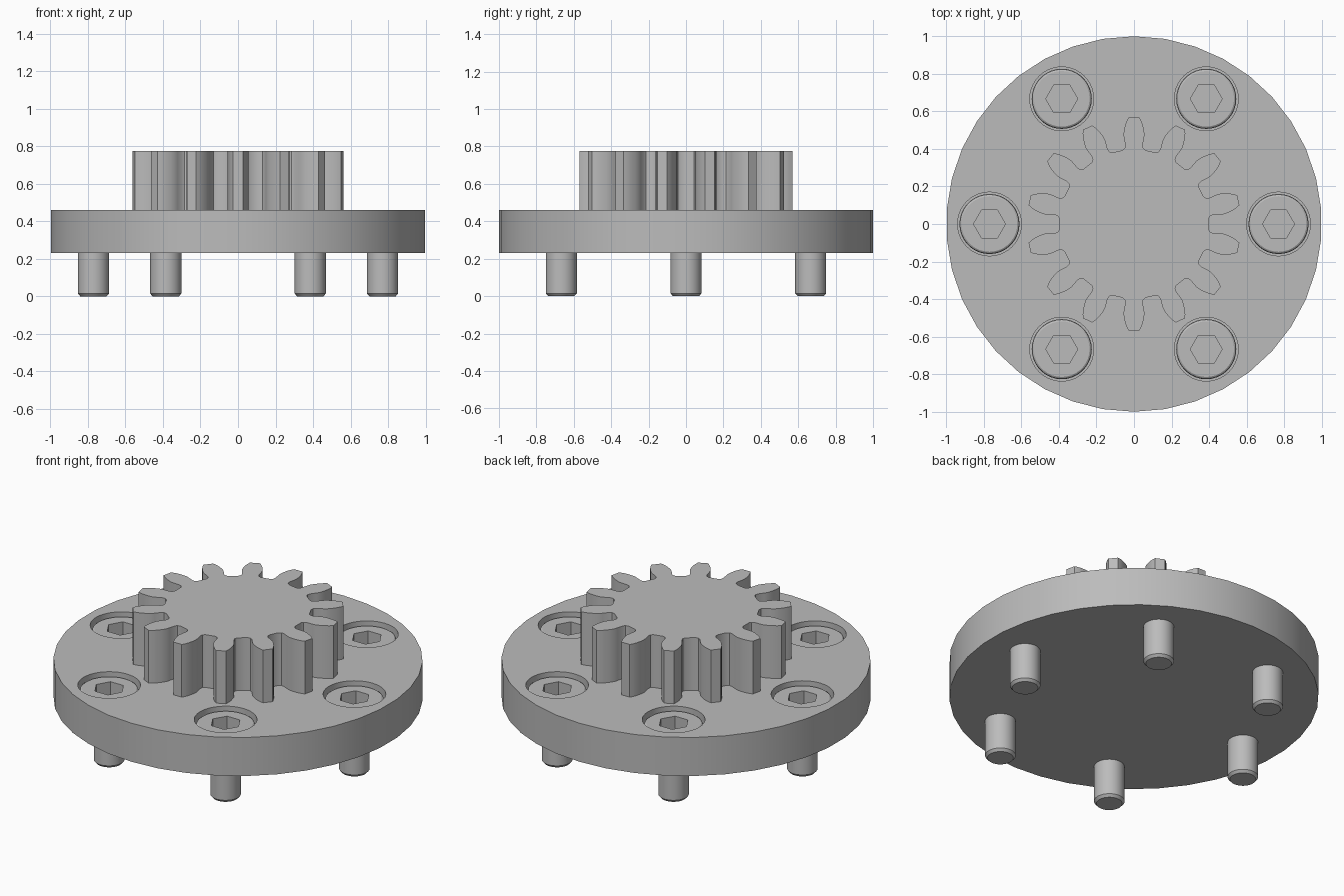
import bpy, bmesh
from math import sin, cos, pi, radians
from mathutils import Matrix

cube = bpy.data.objects.get("Cube")
if cube:
    bpy.data.objects.remove(cube, do_unlink=True)

steel = bpy.data.materials.new("grey steel")
steel.use_nodes = True
GREY = (0.5, 0.5, 0.5, 1)
steel.diffuse_color = GREY
steel.node_tree.nodes["Principled BSDF"].inputs["Base Color"].default_value = GREY

PLATE_BOTTOM, PLATE_TOP, GEAR_TOP = 0.23, 0.46, 0.775
BOLT_CIRCLE, BOLTS, TEETH = 0.77, 6, 14


def add_object(name, bm):
    bmesh.ops.recalc_face_normals(bm, faces=bm.faces)
    mesh = bpy.data.meshes.new(name)
    bm.to_mesh(mesh)
    bm.free()
    mesh.materials.append(steel)
    obj = bpy.data.objects.new(name, mesh)
    bpy.context.collection.objects.link(obj)
    return obj


def prism(bm, outline, low, high):
    """Closed solid between two heights."""
    bottom = [bm.verts.new((x, y, low)) for x, y in outline]
    top = [bm.verts.new((x, y, high)) for x, y in outline]
    bm.faces.new(bottom)
    bm.faces.new(top)
    for i in range(len(outline)):
        j = (i + 1) % len(outline)
        bm.faces.new((bottom[i], bottom[j], top[j], top[i]))


def ring(radius, count, start=0.0, cx=0.0, cy=0.0):
    turn = [start + 2 * pi * i / count for i in range(count)]
    return [(cx + radius * cos(a), cy + radius * sin(a)) for a in turn]


def lathe(bm, profile, count):
    """Closed solid of revolution from (radius, height) pairs."""
    loops = [[bm.verts.new((x, y, z)) for x, y in ring(r, count)] for r, z in profile]
    for low, high in zip(loops, loops[1:]):
        for i in range(count):
            j = (i + 1) % count
            bm.faces.new((low[i], low[j], high[j], high[i]))
    bm.faces.new(loops[0])
    bm.faces.new(loops[-1])


def cut(obj, cutter):
    """Subtract the cutter and remove it."""
    cutter.hide_render = True
    mod = obj.modifiers.new("cut", "BOOLEAN")
    mod.operation = "DIFFERENCE"
    mod.solver = "EXACT"
    mod.object = cutter
    select(obj)
    bpy.ops.object.modifier_apply(modifier=mod.name)
    bpy.data.objects.remove(cutter, do_unlink=True)


def select(obj):
    bpy.ops.object.select_all(action="DESELECT")
    obj.select_set(True)
    bpy.context.view_layer.objects.active = obj


def smooth(obj):
    select(obj)
    bpy.ops.object.shade_smooth_by_angle(angle=radians(30))


bolt_spots = ring(BOLT_CIRCLE, BOLTS)

# Round flange plate with counterbored bolt holes
bm = bmesh.new()
prism(bm, ring(1.0, 38, pi / 2), PLATE_BOTTOM, PLATE_TOP)
plate = add_object("flange_plate", bm)
bm = bmesh.new()
for x, y in bolt_spots:
    prism(bm, ring(0.17, 40, 0, x, y), 0.29, PLATE_TOP + 0.1)
cut(plate, add_object("counterbore_cutter", bm))
smooth(plate)

# Spur gear: half a tooth as (half width, radius), mirrored and repeated
half_tooth = [(0.061, 0.393), (0.049, 0.404), (0.046, 0.42), (0.053, 0.455),
              (0.056, 0.475), (0.053, 0.50), (0.046, 0.53), (0.037, 0.553), (0.027, 0.57)]
tooth = [(-w, r) for w, r in half_tooth] + [(w, r) for w, r in reversed(half_tooth)]
outline = []
for i in range(TEETH):
    a = -2 * pi * i / TEETH
    outline += [(x * cos(a) - y * sin(a), x * sin(a) + y * cos(a)) for x, y in tooth]
bm = bmesh.new()
prism(bm, outline, PLATE_TOP, GEAR_TOP)
smooth(add_object("spur_gear", bm))

# Socket head bolt: chamfered shank, rounded head, hexagonal socket
HEAD_TOP = 0.44
bm = bmesh.new()
lathe(bm, [(0.07, 0), (0.083, 0.015), (0.083, 0.29), (0.16, 0.29), (0.16, HEAD_TOP - 0.016),
           (0.157, HEAD_TOP - 0.006), (0.148, HEAD_TOP)], 36)
bolt = add_object("socket_bolt_1", bm)
bm = bmesh.new()
prism(bm, ring(0.085, 6), HEAD_TOP - 0.08, HEAD_TOP + 0.05)
cut(bolt, add_object("socket_cutter", bm))
smooth(bolt)
for i, (x, y) in enumerate(bolt_spots):
    copy = bolt
    if i:
        copy = bolt.copy()
        copy.name = f"socket_bolt_{i + 1}"
        bpy.context.collection.objects.link(copy)
    copy.matrix_world = Matrix.Translation((x, y, 0))
